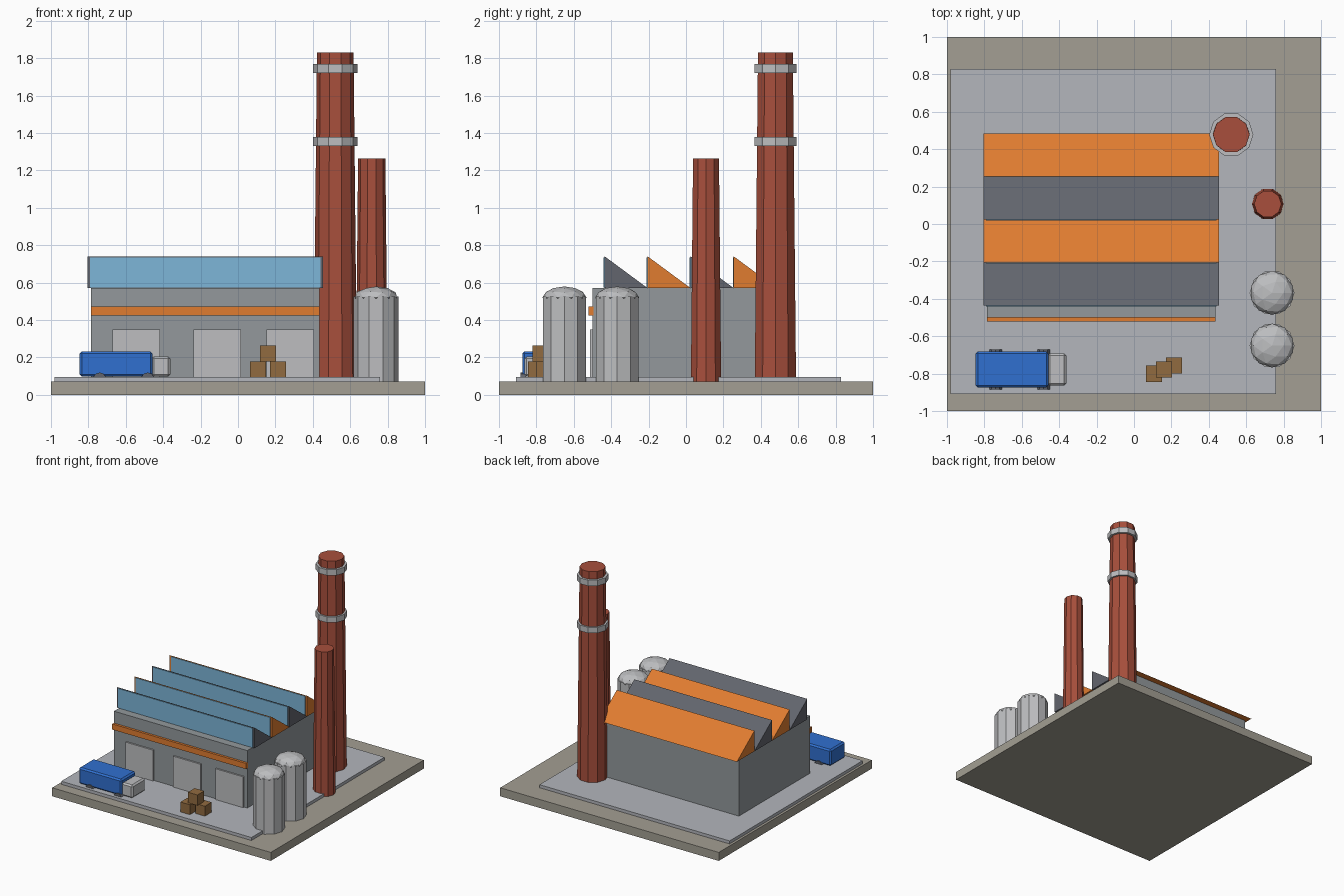
import bpy, bmesh, math
from mathutils import Matrix, Vector

cube = bpy.data.objects.get("Cube")
if cube:
    bpy.data.objects.remove(cube, do_unlink=True)


def material(name, hex_code):
    def linear(c):
        return c / 12.92 if c <= 0.04045 else ((c + 0.055) / 1.055) ** 2.4
    rgb = [linear(v / 255) for v in bytes.fromhex(hex_code)]
    mat = bpy.data.materials.new(name)
    mat.use_nodes = True
    mat.diffuse_color = (*rgb, 1)
    bsdf = next(n for n in mat.node_tree.nodes if n.type == 'BSDF_PRINCIPLED')
    bsdf.inputs["Base Color"].default_value = (*rgb, 1)
    return mat


GROUND = material("ground_tan", "A39F93")
PAVING = material("paving_grey", "B3B6BC")
WALL = material("wall_grey", "93999C")
SLATE = material("slate_grey", "62656D")
ORANGE = material("orange", "E07C30")
GLASS = material("window_blue", "7DB6D8")
BRICK = material("brick_red", "A84F3C")
METAL = material("light_metal", "BDBEC0")
BLUE = material("truck_blue", "3070D0")
WOOD = material("crate_brown", "916B40")


def finish(name, bm, mat):
    bmesh.ops.recalc_face_normals(bm, faces=bm.faces)
    mesh = bpy.data.meshes.new(name)
    bm.to_mesh(mesh)
    bm.free()
    mesh.materials.append(mat)
    obj = bpy.data.objects.new(name, mesh)
    bpy.context.collection.objects.link(obj)
    return obj


def box(name, x, y, z, mat, bevel=0):
    """Box from (low, high) pairs on each axis."""
    bm = bmesh.new()
    bmesh.ops.create_cube(bm, size=1)
    for v in bm.verts:
        v.co = Vector(((r[0] + r[1]) / 2 + c * (r[1] - r[0])
                       for c, r in zip(v.co, (x, y, z))))
    if bevel:
        bmesh.ops.bevel(bm, geom=bm.edges[:], offset=bevel, segments=1, affect='EDGES')
    return finish(name, bm, mat)


def column(name, x, y, z, r_low, r_high, mat, sides=10):
    """Upright faceted column, with a corner pointing along y."""
    bm = bmesh.new()
    turn = Matrix.Rotation(math.pi / 2, 4, 'Z')
    bmesh.ops.create_cone(bm, cap_ends=True, segments=sides, radius1=r_low, radius2=r_high,
                          depth=z[1] - z[0],
                          matrix=Matrix.Translation((x, y, sum(z) / 2)) @ turn)
    return finish(name, bm, mat)


def prism(name, profile, x, mat):
    """Extrude a (y, z) profile along x."""
    bm = bmesh.new()
    face = bm.faces.new([bm.verts.new((x[0], y, z)) for y, z in profile])
    new = bmesh.ops.extrude_face_region(bm, geom=[face])["geom"]
    bmesh.ops.translate(bm, vec=(x[1] - x[0], 0, 0),
                        verts=[v for v in new if isinstance(v, bmesh.types.BMVert)])
    return finish(name, bm, mat)


# Ground and paving
GROUND_TOP, PAVE_TOP = 0.07, 0.095
box("ground", (-1, 1), (-1, 1), (0, GROUND_TOP), GROUND)
box("paving", (-0.98, 0.76), (-0.91, 0.83), (GROUND_TOP, PAVE_TOP), PAVING)

# Main hall with front band and loading doors
EAVES = 0.57
box("hall", (-0.785, 0.435), (-0.5, 0.43), (GROUND_TOP, EAVES), WALL)
box("front_band", (-0.787, 0.437), (-0.52, -0.495), (0.425, 0.472), ORANGE)
for i, x in enumerate((-0.545, -0.11, 0.28)):
    box(f"door_{i + 1}", (x - 0.127, x + 0.127), (-0.513, -0.495), (PAVE_TOP, 0.35), METAL)

# Sawtooth roof with a glazed upright on each tooth
PITCH = 0.23
for i in range(4):
    y = -0.435 + PITCH * i
    prism(f"roof_tooth_{i + 1}", [(y, EAVES), (y + PITCH, EAVES), (y, 0.74)],
          (-0.805, 0.455), ORANGE if i % 2 else SLATE)
    box(f"roof_window_{i + 1}", (-0.79, 0.44), (y - 0.005, y + 0.002),
        (EAVES + 0.003, 0.734), GLASS)

# Chimneys and the bands of the tall one
column("tall_chimney", 0.52, 0.478, (GROUND_TOP, 1.83), 0.116, 0.098, BRICK)
column("short_chimney", 0.715, 0.107, (GROUND_TOP, 1.262), 0.085, 0.073, BRICK)
for i, z in enumerate((1.33, 1.72)):
    column(f"chimney_band_{i + 1}", 0.52, 0.478, (z, z + 0.048), 0.118, 0.118, METAL)

# Storage tanks with flattened domes
for i, y in enumerate((-0.65, -0.368)):
    column(f"tank_{i + 1}", 0.738, y, (GROUND_TOP, 0.525), 0.12, 0.12, METAL)
    bm = bmesh.new()
    bmesh.ops.create_icosphere(bm, subdivisions=2, radius=0.118)
    bmesh.ops.scale(bm, vec=(1, 1, 0.5), verts=bm.verts)
    bmesh.ops.translate(bm, vec=(0.738, y, 0.52), verts=bm.verts)
    finish(f"tank_dome_{i + 1}", bm, METAL)

# Truck
TRUCK_Y = -0.778
box("truck_body", (-0.847, -0.457), (TRUCK_Y - 0.097, TRUCK_Y + 0.097),
    (0.097, 0.232), BLUE, bevel=0.012)
box("truck_cab", (-0.462, -0.362), (TRUCK_Y - 0.086, TRUCK_Y + 0.086),
    (0.097, 0.205), METAL, bevel=0.012)
for end, x in (("rear", -0.74), ("front", -0.483)):
    for side, s in (("left", 1), ("right", -1)):
        bm = bmesh.new()
        place = (Matrix.Translation((x, TRUCK_Y + s * 0.092, 0.083))
                 @ Matrix.Rotation(math.pi / 2, 4, 'X'))
        bmesh.ops.create_cone(bm, cap_ends=True, segments=10, radius1=0.036,
                              radius2=0.036, depth=0.03, matrix=place)
        finish(f"{end}_wheel_{side}", bm, SLATE)

# Stacked crates
CRATE = 0.087
for i, (x, y, level) in enumerate(((0.107, -0.8, 0), (0.214, -0.757, 0), (0.161, -0.778, 1))):
    z = PAVE_TOP - 0.005 + level * CRATE
    h = CRATE / 2
    box(f"crate_{i + 1}", (x - h, x + h), (y - h, y + h), (z, z + CRATE), WOOD)
